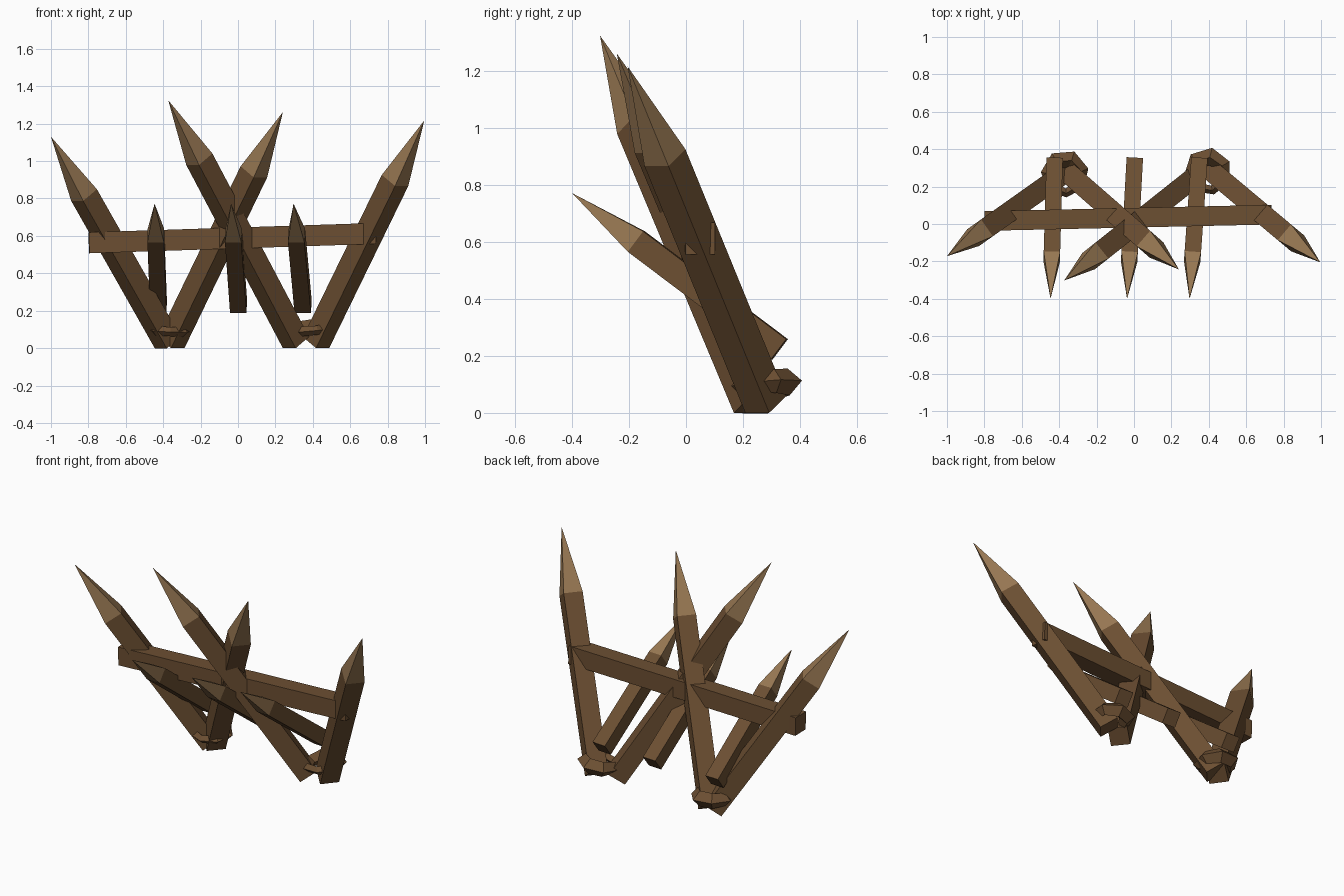
import bpy, bmesh, math
from mathutils import Vector, Matrix

cube = bpy.data.objects.get("Cube")
if cube:
    bpy.data.objects.remove(cube, do_unlink=True)


def material(name, rgb):
    m = bpy.data.materials.new(name)
    m.use_nodes = True
    color = (*rgb, 1)
    m.diffuse_color = color
    m.node_tree.nodes["Principled BSDF"].inputs["Base Color"].default_value = color
    return m


BARK = material("brown wood", (0.15, 0.078, 0.032))
CUT = material("pale cut wood", (0.31, 0.185, 0.085))


def finish(bm, name):
    mesh = bpy.data.meshes.new(name)
    bmesh.ops.recalc_face_normals(bm, faces=bm.faces)
    bm.to_mesh(mesh)
    bm.free()
    mesh.materials.append(BARK)
    mesh.materials.append(CUT)
    ob = bpy.data.objects.new(name, mesh)
    bpy.context.collection.objects.link(ob)
    return ob


def beam(name, start, end, width, height, point=0):
    """Square beam from start to end, with an optional sharpened point."""
    start, end = Vector(start), Vector(end)
    axis = (end - start).normalized()
    side = axis.cross(Vector((0, 0, 1))).normalized()
    up = side.cross(axis)
    length = (end - start).length
    bm = bmesh.new()
    bmesh.ops.create_cube(bm, size=1)
    bmesh.ops.translate(bm, verts=bm.verts, vec=(0, 0, 0.5))
    bmesh.ops.scale(bm, verts=bm.verts, vec=(width, height, length - point))
    if point:
        top = max(bm.faces, key=lambda f: f.calc_center_median().z)
        poked = bmesh.ops.poke(bm, faces=[top])
        poked["verts"][0].co.z = length
        for f in poked["faces"]:
            f.material_index = 1
    frame = Matrix((side, up, axis)).transposed().to_4x4()
    bm.transform(Matrix.Translation(start) @ frame)
    return finish(bm, name)


# Four long leaning stakes, crossing in the middle
for name, base, tip in (
    ("right_outer_stake", (-0.376, 0.27, 0.03), (-1.0, -0.172, 1.13)),
    ("right_inner_stake", (-0.357, 0.277, 0.03), (0.24, -0.243, 1.262)),
    ("left_inner_stake", (0.31, 0.24, 0.03), (-0.373, -0.302, 1.325)),
    ("left_outer_stake", (0.417, 0.28, 0.03), (0.996, -0.205, 1.217)),
):
    beam(name, base, tip, 0.11, 0.11, 0.38)

# Three short stakes pointing forward
for name, back_x, tip_x in (
    ("right_short_stake", -0.425, -0.446),
    ("middle_short_stake", 0.003, -0.037),
    ("left_short_stake", 0.348, 0.297),
):
    beam(name, (back_x, 0.328, 0.223), (tip_x, -0.4, 0.772), 0.088, 0.09, 0.283)

# Cross rail
beam("cross_rail", (-0.797, 0.016, 0.563), (0.735, 0.05, 0.613), 0.105, 0.112)


def binding(name, centre, tilt, turn):
    """Faceted ring lashed round a pair of stake feet."""
    n, k = 7, 4
    bm = bmesh.new()
    rings = []
    for i in range(n):
        a = math.tau * i / n
        thick = 0.036 + 0.012 * math.sin(a + turn)
        ring = []
        for j in range(k):
            b = math.tau * j / k
            r = 0.092 + thick * math.cos(b)
            ring.append(bm.verts.new((r * math.cos(a + turn), r * math.sin(a + turn),
                                      thick * math.sin(b))))
        rings.append(ring)
    for i in range(n):
        p, q = rings[i], rings[(i + 1) % n]
        for j in range(k):
            bm.faces.new((p[j], q[j], q[(j + 1) % k], p[(j + 1) % k]))
    bm.transform(Matrix.Translation(centre) @ Matrix.Rotation(tilt, 4, 'Y')
                 @ Matrix.Rotation(0.08, 4, 'X'))
    return finish(bm, name)


# Lashings at the feet
binding("right_binding", (-0.37, 0.258, 0.095), 0.05, 0.3)
binding("left_binding", (0.395, 0.27, 0.1), -0.1, 0.5)
